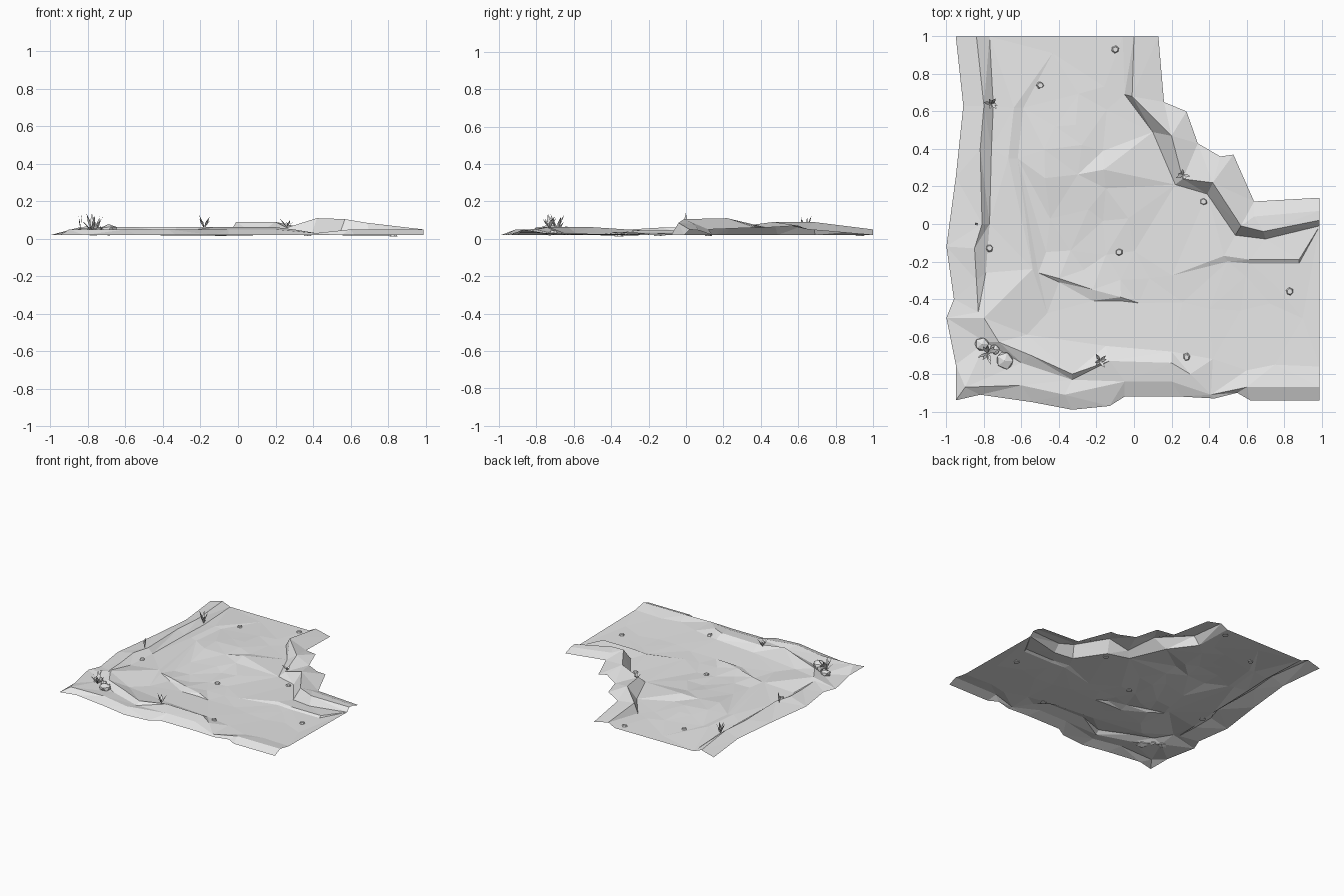
import bpy, bmesh, math, random
from mathutils import Vector, Matrix, noise
from mathutils.bvhtree import BVHTree
from mathutils.geometry import delaunay_2d_cdt

random.seed(4)
default_cube = bpy.data.objects.get("Cube")
if default_cube:
    bpy.data.objects.remove(default_cube)

# One plain stone colour for everything
stone_grey = bpy.data.materials.new("stone grey")
stone_grey.use_nodes = True
colour = (.8, .8, .8, 1)
stone_grey.diffuse_color = colour
stone_grey.node_tree.nodes["Principled BSDF"].inputs["Base Color"].default_value = colour


def add_object(name, bm):
    mesh = bpy.data.meshes.new(name)
    bm.to_mesh(mesh)
    bm.free()
    mesh.materials.append(stone_grey)
    obj = bpy.data.objects.new(name, mesh)
    bpy.context.scene.collection.objects.link(obj)
    return obj


# ---- Ground sheet: break lines joined by a constrained triangulation ----
points, heights, edges = [], [], []


def break_line(height, path, closed=False):
    """Add a polyline; a third coordinate overrides the line's height."""
    start = len(points)
    for x, y, *z in path:
        points.append(Vector((x, y)))
        heights.append(z[0] if z else height)
    last = len(points) - 1
    edges.extend((i, i + 1) for i in range(start, last))
    if closed:
        edges.append((last, start))


def road_height(x, y):
    crown = .035 * math.exp(-((x + .45) ** 2 + (y - .35) ** 2) / .08)
    return .02 + crown + .009 * noise.noise(Vector((x * 5, y * 5, 0)))


# Outline of the bend
west_edge = [(-.95, 1), (-.91, .63), (-.95, .25), (-1, -.12), (-.96, -.4),
             (-1, -.5), (-.95, -.75), (-.95, -.94)]
south_edge = [(-.82, -.91), (-.54, -.95), (-.33, -.99), (-.13, -.97), (-.05, -.92),
              (.25, -.92), (.43, -.93), (.55, -.9), (.62, -.94), (.99, -.94)]
inner_edge = [(.99, .14), (.64, .12, .05), (.53, .37, .06), (.46, .36, .07),
              (.34, .43, .06), (.28, .6, .07), (.16, .65, .05), (.13, 1)]
break_line(.02, west_edge + south_edge + inner_edge, closed=True)

# West bank: crest and foot of its steep road side
break_line(.06, [(-.84, 1, .05), (-.8, .63), (-.82, .4), (-.81, 0), (-.85, -.13),
                 (-.84, -.3, .05), (-.83, -.47, .05)])
break_line(.022, [(-.77, 1), (-.75, .63), (-.76, .4), (-.77, 0), (-.79, -.26)])

# South bank: outer shoulder, mound drop and mound top
break_line(.05, [(-.9, -.87), (-.6, -.86), (-.37, -.91), (-.05, -.84),
                 (.2, -.84), (.41, -.91, .03), (.6, -.87), (.99, -.87)])
break_line(.035, [(-.79, -.63), (-.6, -.74), (-.33, -.83)])
break_line(.062, [(-.8, -.5), (-.72, -.63), (-.55, -.7), (-.33, -.8),
                  (-.13, -.73), (.2, -.74), (.3, -.8, .05)])
break_line(.03, [(-.57, -.59), (-.15, -.65), (.2, -.68), (.42, -.72), (.6, -.78),
                 (.75, -.75), (.99, -.76)])

# Inner bank: foot, crest and back slope
break_line(.02, [(-.06, 1), (-.05, .69), (.1, .49), (.22, .21), (.39, .16),
                 (.54, -.06), (.7, -.08), (.99, -.01)])
break_line(.09, [(0, 1, .05), (-.01, .68), (.2, .47), (.26, .24, .06), (.42, .22, .11),
                 (.57, -.01, .105), (.69, -.04, .085), (.99, .02, .05)])
break_line(.08, [(.64, .04), (.99, .07, .045)])

# Worn ruts following the bend
break_line(.045, [(-.64, .62), (-.67, .35), (-.54, -.24)])
break_line(.035, [(-.59, .62), (-.62, .35), (-.51, -.26)])
break_line(.035, [(-.4, -.29), (-.22, -.35), (-.07, -.39)])
break_line(.018, [(-.4, -.31), (-.22, -.41), (-.07, -.41)])
break_line(.032, [(.48, -.17), (.62, -.19), (.88, -.19)])
break_line(.02, [(.5, -.2), (.62, -.21), (.88, -.21)])
break_line(.06, [(-.16, .29), (-.15, .19, .04), (-.03, .03, .03)])

# Loose facets across the road surface
step = .17
for i in range(12):
    for j in range(12):
        x = -.8 + i * step + random.uniform(-.05, .05)
        y = -.8 + j * step + random.uniform(-.05, .05)
        in_corner = x < .12 and y < .15
        in_arm = x < -.12 or y < -.26
        clear = all((Vector((x, y)) - p).length > .07 for p in points)
        if -.48 < x < .93 and -.54 < y < .93 and (in_corner or in_arm) and clear:
            points.append(Vector((x, y)))
            heights.append(road_height(x, y))

flat, _, faces, origins, _, _ = delaunay_2d_cdt(points, edges, [], 1, 1e-5)
ground = bmesh.new()
verts = [ground.verts.new((p.x, p.y, heights[o[0]] if o else .03))
         for p, o in zip(flat, origins)]
for face in faces:
    ground.faces.new([verts[i] for i in face])
bmesh.ops.recalc_face_normals(ground, faces=ground.faces)
if sum(f.normal.z for f in ground.faces) < 0:
    bmesh.ops.reverse_faces(ground, faces=ground.faces)
ground.normal_update()
surface = BVHTree.FromBMesh(ground)
add_object("ground", ground)


def on_ground(x, y):
    hit = surface.ray_cast(Vector((x, y, 1)), Vector((0, 0, -1)))[0]
    return hit or Vector((x, y, .03))


# ---- Pebbles: chipped six-sided stones ----
def pebble(name, x, y, radius, height):
    bm = bmesh.new()
    bmesh.ops.create_cone(bm, cap_ends=True, segments=6, radius1=radius,
                          radius2=radius * .65, depth=height)
    for v in bm.verts:
        v.co.x *= random.uniform(.75, 1.05)
        v.co.y *= random.uniform(.75, 1.05)
    bmesh.ops.rotate(bm, verts=bm.verts, matrix=Matrix.Rotation(random.random() * 6, 3, 'Z'))
    bmesh.ops.translate(bm, verts=bm.verts, vec=on_ground(x, y) + Vector((0, 0, height * .15)))
    add_object(name, bm)


for x, y in [(-.1, .93), (-.5, .74), (.37, .12), (-.08, -.15), (-.77, -.13),
             (.83, -.36), (.28, -.71)]:
    pebble("pebble", x, y, .025, .018)


# ---- Boulders beside the corner plant ----
def boulder(x, y, radius):
    bm = bmesh.new()
    bmesh.ops.create_icosphere(bm, subdivisions=1, radius=radius)
    for v in bm.verts:
        v.co *= random.uniform(.85, 1.1)
        v.co.z *= .65
    bmesh.ops.translate(bm, verts=bm.verts, vec=on_ground(x, y) + Vector((0, 0, .01)))
    add_object("boulder", bm)


for x, y, radius in [(-.69, -.73, .05), (-.81, -.64, .04), (-.74, -.67, .03)]:
    boulder(x, y, radius)


# ---- Plants: tufts of folded pointed leaves ----
def tuft(name, x, y, leaves, spread, height):
    bm = bmesh.new()
    root = on_ground(x, y)
    for i in range(leaves):
        angle = math.tau * i / leaves + random.uniform(-.4, .4)
        out = Vector((math.cos(angle), math.sin(angle), 0))
        side = Vector((-out.y, out.x, 0)) * .009
        rise = Vector((0, 0, height * random.uniform(.45, 1)))
        reach = out * spread * random.uniform(.6, 1)
        base = bm.verts.new(root)
        left = bm.verts.new(root + reach * .5 + rise * .55 + side)
        right = bm.verts.new(root + reach * .5 + rise * .55 - side)
        tip = bm.verts.new(root + reach + rise)
        bm.faces.new((base, right, left))
        bm.faces.new((left, right, tip))
    add_object(name, bm)


tuft("corner_plant", -.78, -.69, 8, .07, .1)
tuft("west_plant", -.76, .64, 6, .045, .09)
tuft("south_plant", -.18, -.73, 6, .05, .09)
tuft("inner_plant", .26, .26, 5, .045, .05)
tuft("west_sprig", -.84, 0, 2, .012, .1)
